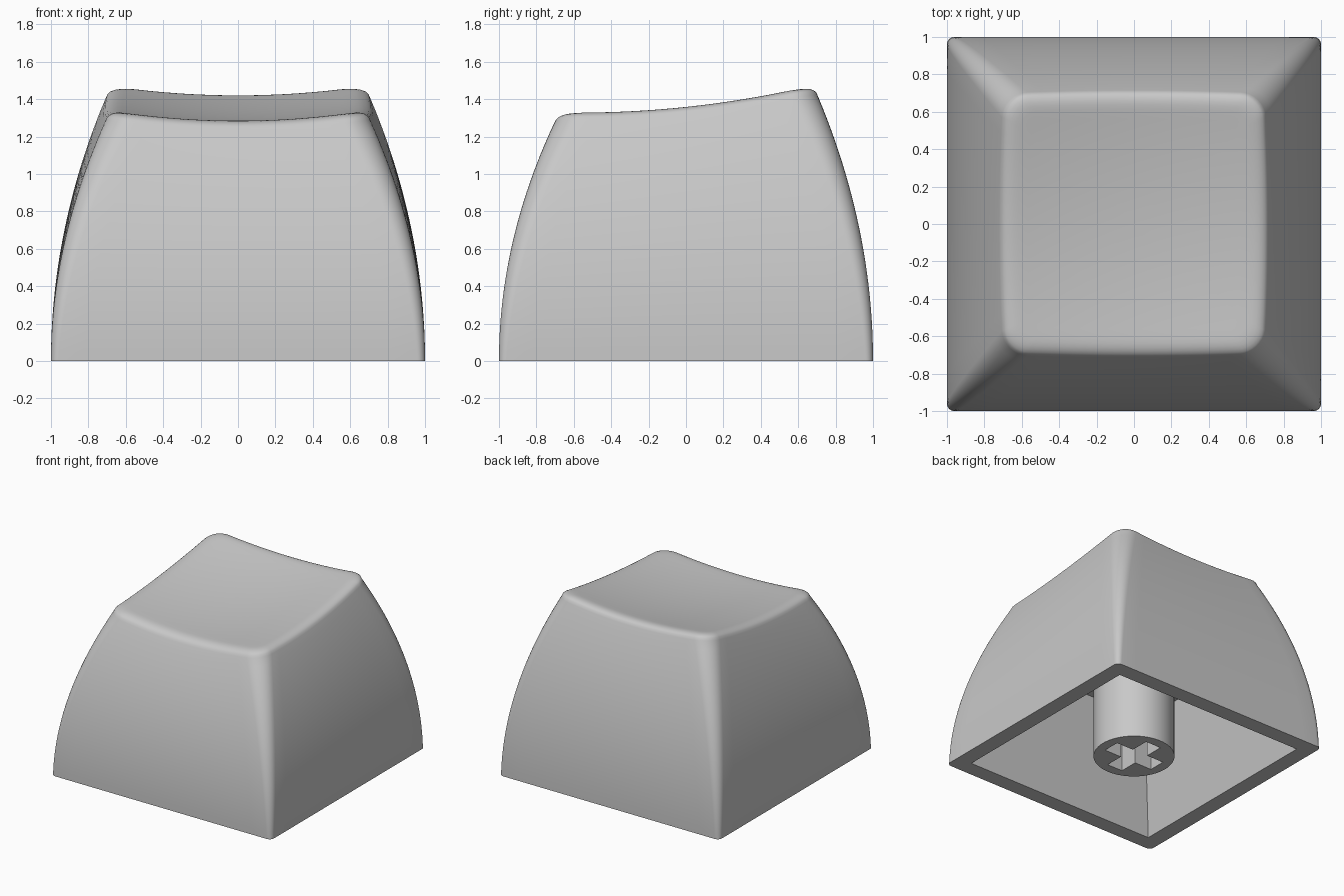
import bpy, bmesh, math
from mathutils import Vector

if "Cube" in bpy.data.objects:
    bpy.data.objects.remove(bpy.data.objects["Cube"], do_unlink=True)

# One plain plastic colour
grey = bpy.data.materials.new("grey_plastic")
grey.use_nodes = True
colour = (0.58, 0.58, 0.58, 1)
grey.diffuse_color = colour
bsdf = next(n for n in grey.node_tree.nodes if n.type == 'BSDF_PRINCIPLED')
bsdf.inputs["Base Color"].default_value = colour

ARC, SIDE = 8, 14          # segments per corner and per side
RIM, RIM_DROP = 0.70, 0.05  # half width at the rim, height of its rounding
CEILING = 0.87


def dish(x, y):
    """Height of the scooped, tilted top."""
    return 1.312 + 0.106 * y + 0.10 * y * y + 0.115 * x * x


def outline(w, r, bulge=0.0):
    """Rounded square with slightly bowed sides."""
    pts = []
    for q in range(4):
        arc = []
        for i in range(ARC + 1):
            a = math.pi / 2 * (q + i / ARC)
            m = math.pi / 2 * (q + 0.5)
            c = Vector((math.cos(m), math.sin(m))) * math.sqrt(2) * (w - r)
            arc.append(c + Vector((math.cos(a), math.sin(a))) * r)
        start = arc[-1]
        m = math.pi / 2 * (q + 1.5)
        a = math.pi / 2 * (q + 1)
        end = Vector((math.cos(m), math.sin(m))) * math.sqrt(2) * (w - r)
        end += Vector((math.cos(a), math.sin(a))) * r
        pts += arc + [start.lerp(end, i / SIDE) for i in range(1, SIDE)]
    return [(p.x * (1 + bulge * (1 - (p.y / w) ** 2)),
             p.y * (1 + 0.7 * bulge * (1 - (p.x / w) ** 2))) for p in pts]


def bridge(bm, a, b, smooth):
    n = len(a)
    for i in range(n):
        f = bm.faces.new((a[i], a[(i + 1) % n], b[(i + 1) % n], b[i]))
        f.smooth = smooth


def make_cap():
    bm = bmesh.new()
    rings = []

    def add_ring(pts, height):
        return [bm.verts.new((x, y, height(x, y))) for x, y in pts]

    # Curved outer walls
    steps = 24
    for k in range(steps + 1):
        t = k / steps
        w = 1 - (1 - RIM) * t * t
        s = min(1, 0.68 / w)
        rings.append(add_ring(outline(w, 0.04 + 0.09 * t, 0.03 * t * t),
                              lambda x, y: t * (dish(x * s, y * s) - RIM_DROP)))
    # Rounded rim
    for k in range(1, 7):
        t = k / 6
        w = (1 - t) ** 2 * RIM + 2 * t * (1 - t) * 0.68 + t * t * 0.60
        drop = RIM_DROP * (1 - t) ** 2
        rings.append(add_ring(outline(w, 0.13 - 0.04 * t, 0.03),
                              lambda x, y: dish(x, y) - drop))
    # Scooped top
    for k in range(1, 12):
        s = 1 - k / 12
        rings.append(add_ring(outline(0.60 * s, 0.09 * s, 0.03), dish))
    for a, b in zip(rings, rings[1:]):
        bridge(bm, a, b, True)
    bm.faces.new(rings[-1]).smooth = True

    # Flat bottom edge and tapered cavity
    mouth = add_ring(outline(0.87, 0), lambda x, y: 0)
    ceiling = add_ring(outline(0.67, 0), lambda x, y: CEILING)
    bridge(bm, mouth, rings[0], False)
    bridge(bm, ceiling, mouth, False)
    bm.faces.new(list(reversed(ceiling)))
    bmesh.ops.remove_doubles(bm, verts=mouth + ceiling, dist=1e-5)
    bmesh.ops.recalc_face_normals(bm, faces=bm.faces)

    me = bpy.data.meshes.new("cap_shell")
    bm.to_mesh(me)
    bm.free()
    me.materials.append(grey)
    ob = bpy.data.objects.new("cap_shell", me)
    bpy.context.collection.objects.link(ob)


def make_stem_part(name, loops, z0, z1):
    """Extrude flat outlines; an inner outline becomes a hole."""
    cu = bpy.data.curves.new(name, 'CURVE')
    cu.dimensions = '2D'
    cu.fill_mode = 'BOTH'
    cu.extrude = (z1 - z0) / 2
    for loop in loops:
        sp = cu.splines.new('POLY')
        sp.points.add(len(loop) - 1)
        for p, (x, y) in zip(sp.points, loop):
            p.co = (x, y, 0, 1)
        sp.use_cyclic_u = True
    cu.materials.append(grey)
    ob = bpy.data.objects.new(name, cu)
    ob.location.z = (z0 + z1) / 2
    bpy.context.collection.objects.link(ob)
    bpy.ops.object.select_all(action='DESELECT')
    ob.select_set(True)
    bpy.context.view_layer.objects.active = ob
    bpy.ops.object.convert(target='MESH')
    ob = bpy.context.object
    bm = bmesh.new()
    bm.from_mesh(ob.data)
    bmesh.ops.remove_doubles(bm, verts=bm.verts, dist=1e-5)
    bmesh.ops.recalc_face_normals(bm, faces=bm.faces)
    bm.to_mesh(ob.data)
    bm.free()
    bpy.ops.object.shade_smooth_by_angle(angle=math.radians(30))


make_cap()

# Round stem with a cross-shaped socket
circle = [(0.305 * math.cos(a), 0.305 * math.sin(a))
          for a in (math.tau * i / 64 for i in range(64))]
L, H = 0.225, 0.07
cross = []
for q in range(4):
    c, s = round(math.cos(q * math.pi / 2)), round(math.sin(q * math.pi / 2))
    cross += [(x * c - y * s, x * s + y * c) for x, y in ((L, -H), (L, H), (H, H))]
make_stem_part("stem_socket", [circle, cross], 0, 0.42)
make_stem_part("stem_core", [circle], 0.42, CEILING + 0.01)
